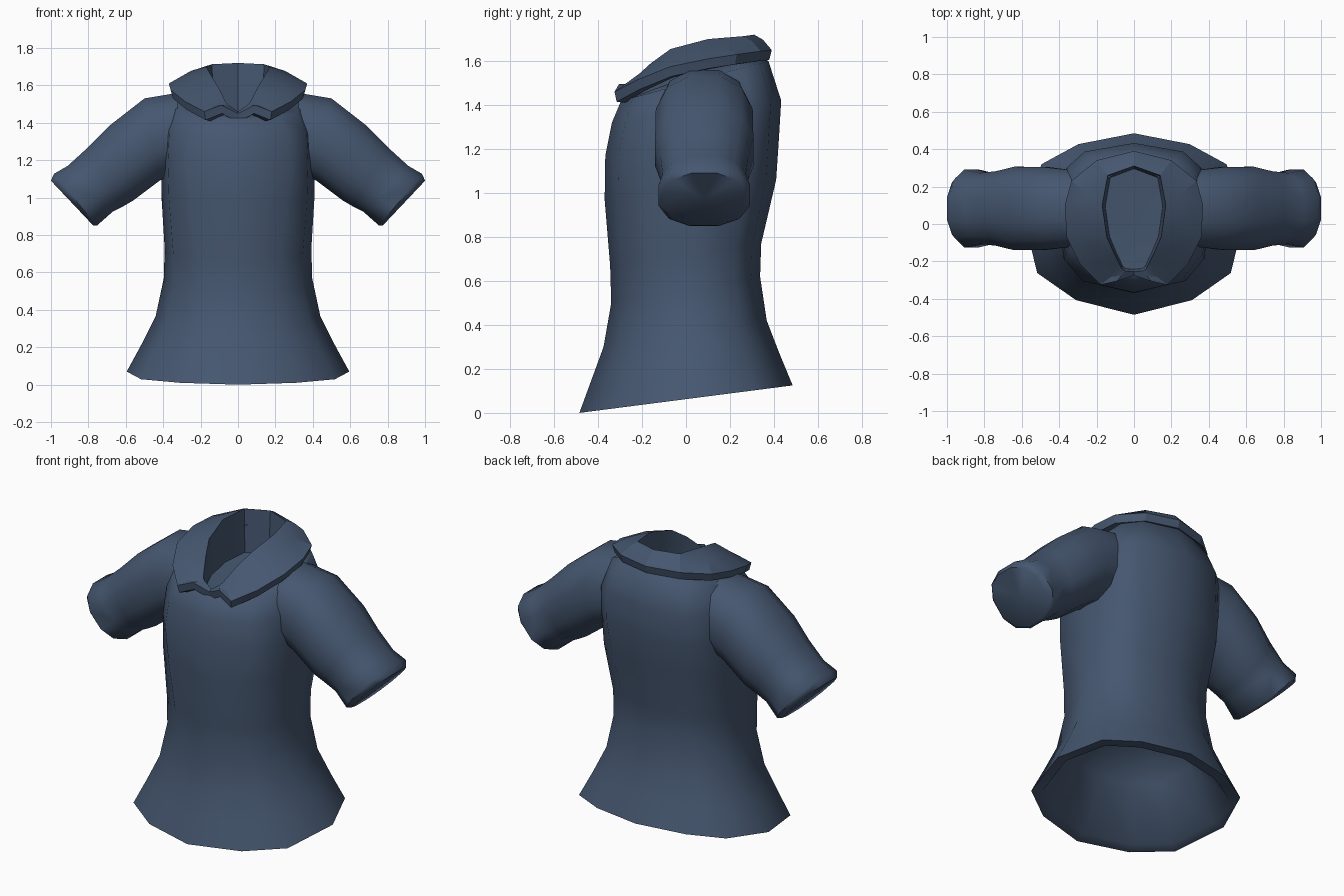
import bpy, bmesh, math
from mathutils import Vector

if "Cube" in bpy.data.objects:
    bpy.data.objects.remove(bpy.data.objects["Cube"])

mat = bpy.data.materials.new("navy cloth")
mat.diffuse_color = (0.06, 0.094, 0.16, 1)
mat.use_nodes = True
mat.node_tree.nodes["Principled BSDF"].inputs["Base Color"].default_value = mat.diffuse_color


def loft(name, rings, closed=True, cap=False, angle=60, mirror=False):
    """Skin a list of equal-length vertex rings."""
    bm = bmesh.new()
    vs = [[bm.verts.new(p) for p in r] for r in rings]
    n = len(vs[0])
    for a, b in zip(vs, vs[1:]):
        for i in range(n if closed else n - 1):
            j = (i + 1) % n
            bm.faces.new((a[i], a[j], b[j], b[i]))
    if cap:
        end = vs[-1]
        c = bm.verts.new(sum((v.co for v in end), Vector()) / n)
        for i in range(n):
            bm.faces.new((end[i], end[(i + 1) % n], c))
    if mirror:
        geom = bm.verts[:] + bm.edges[:] + bm.faces[:]
        bmesh.ops.mirror(bm, geom=geom, axis='X', merge_dist=0.001)
        bmesh.ops.remove_doubles(bm, verts=bm.verts[:], dist=0.0005)
    bmesh.ops.recalc_face_normals(bm, faces=bm.faces[:])
    me = bpy.data.meshes.new(name)
    bm.to_mesh(me)
    bm.free()
    me.materials.append(mat)
    ob = bpy.data.objects.new(name, me)
    bpy.context.collection.objects.link(ob)
    bpy.ops.object.select_all(action='DESELECT')
    ob.select_set(True)
    bpy.context.view_layer.objects.active = ob
    bpy.ops.object.shade_smooth_by_angle(angle=math.radians(angle))
    return ob


# Torso: twelve-sided rings, tilted from front to back
HALF = [(0, -1), (.52, -.84), (.87, -.54), (1, .12), (.83, .66), (.5, .88), (0, 1)]
SECTION = HALF + [(-x, y) for x, y in HALF[-2:0:-1]]


def torso_ring(hx, yf, yb, zf, zb, square=1.0):
    cy, hy = (yf + yb) / 2, (yb - yf) / 2
    return [(math.copysign(abs(x) ** square, x) * hx, cy + y * hy,
             zf + (zb - zf) * (y + 1) / 2) for x, y in SECTION]


torso = [
    (.20, -.16, .16, .46, .52), (.37, -.29, .29, .32, .42),
    (.53, -.42, .42, .015, .125),
    (.595, -.485, .485, 0, .125), (.515, -.43, .425, .15, .27),
    (.44, -.375, .367, .3, .42), (.397, -.34, .337, .5, .62),
    (.392, -.345, .342, .67, .77, .9), (.41, -.37, .41, .97, 1.06, .75),
    (.408, -.367, .422, 1.17, 1.24, .6), (.40, -.337, .433, 1.32, 1.42, .6),
    (.36, -.295, .375, 1.42, 1.6, .75), (.2, -.26, .31, 1.43, 1.64)]
rings = [torso_ring(*t) for t in torso]
# Inner lining is closed by a dome, as seen from below
loft("torso", rings[::-1], cap=True)

# Sleeves: rings given by top and bottom points in x/z, and half width in y
N = 12


def sleeve_ring(tx, tz, bx, bz, hy):
    ring = []
    for i in range(N):
        a = 2 * math.pi * (i + .5) / N
        c, s = (math.copysign(abs(f(a)) ** .85, f(a)) for f in (math.cos, math.sin))
        t = (1 - c / .97) / 2
        ring.append((tx + (bx - tx) * t, .083 + s * hy, tz + (bz - tz) * t))
    return ring


sleeve = [
    (.32, 1.56, .34, 1.13, .21), (.5, 1.53, .42, 1.09, .227),
    (.68, 1.39, .56, .985, .23), (.8, 1.27, .62, .95, .205),
    (.91, 1.17, .67, .925, .195), (.984, 1.127, .755, .85, .215),
    (1.0, 1.09, .775, .852, .185)]
loft("sleeves", [sleeve_ring(*s) for s in sleeve], cap=True, mirror=True)

# Collar: half rings from centre back to centre front, mirrored
inner = [(0, .31, 1.72), (.14, .26, 1.713), (.17, .1, 1.70), (.145, -.07, 1.655),
         (.105, -.16, 1.59), (.065, -.24, 1.51), (.05, -.25, 1.495), (0, -.255, 1.46)]
outer = [(0, .39, 1.65), (.2, .34, 1.645), (.335, .23, 1.63), (.37, .1, 1.61),
         (.36, -.07, 1.575), (.285, -.22, 1.515), (.18, -.325, 1.46),
         (.09, -.305, 1.495)]
inner = inner[:5] + [(.085, -.2, 1.55)] + inner[5:]
outer.append((0, -.275, 1.45))
bulge = [.012, .012, .012, .018, .018, .012, .005, 0, 0]
mid = [tuple((a + b) / 2 + d for a, b, d in zip(p, q, (0, 0, k)))
       for p, q, k in zip(inner, outer, bulge)]
under = [(x * .965, y * .97, z - .045) for x, y, z in outer]
neck = [(x * .82, y * .85, z - .05) for x, y, z in outer]
floor = [(x * .9, y * .95, 1.44) for x, y, z in inner]
loft("collar", [floor, inner, mid, outer, under, neck], closed=False,
     angle=20, mirror=True)

# Floor inside the neck opening
loft("neck_floor", [torso_ring(.2, -.27, .31, 1.43, 1.46),
                    torso_ring(.1, -.15, .17, 1.43, 1.45)], cap=True)
